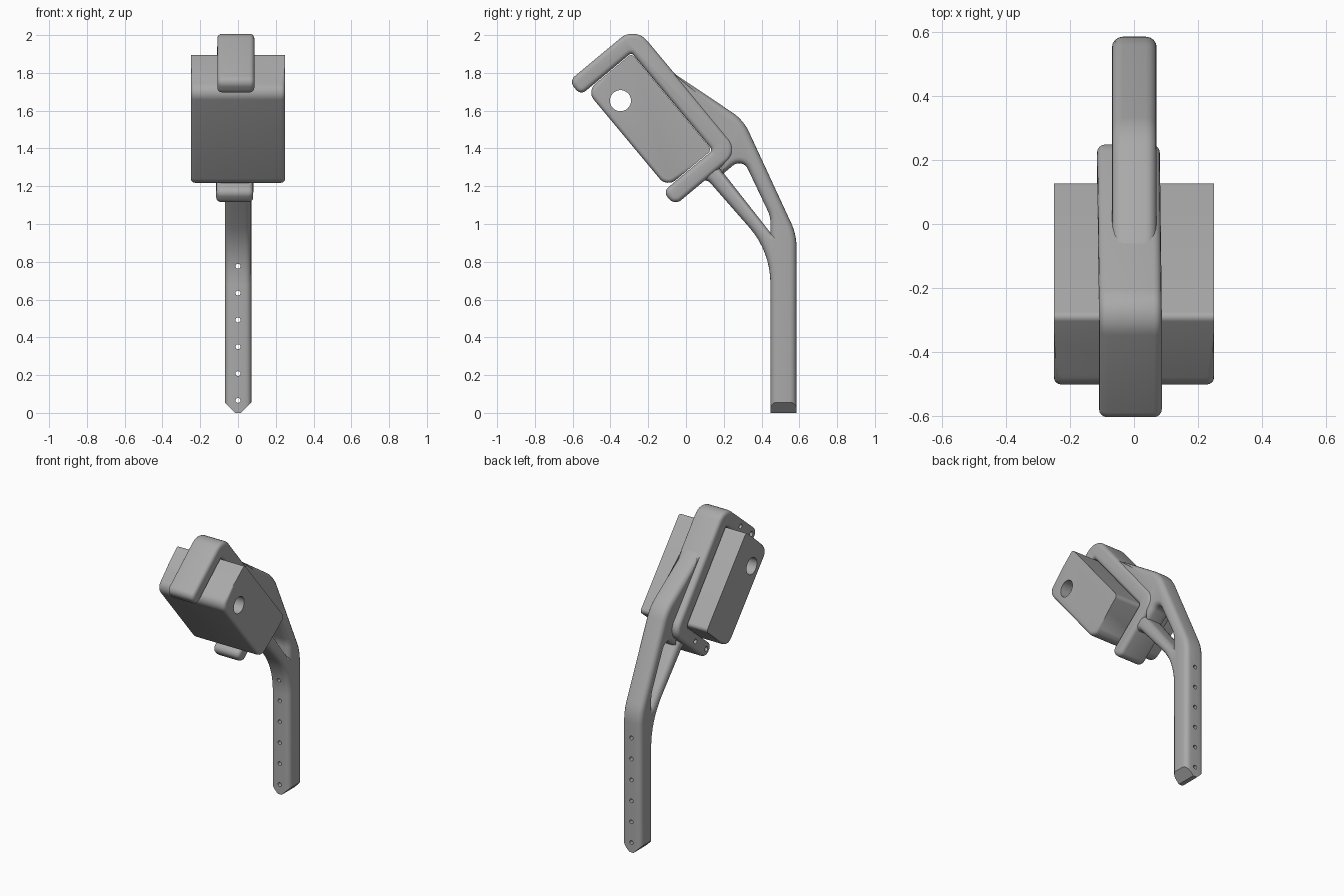
import bpy, bmesh, math
from mathutils import Vector, Matrix

if "Cube" in bpy.data.objects:
    bpy.data.objects.remove(bpy.data.objects["Cube"])

grey = bpy.data.materials.new("plain grey")
grey.use_nodes = True
COLOUR = (0.4, 0.4, 0.4, 1)
grey.diffuse_color = COLOUR
grey.node_tree.nodes["Principled BSDF"].inputs["Base Color"].default_value = COLOUR

# Tilted frame of the box: u points out of its back, v up its length
ORIGIN = Vector((0.137, 1.392))
U = Vector((0.768, 0.64))
V = Vector((-0.64, 0.768))


def tilted(u, v, r=0):
    p = ORIGIN + U * u + V * v
    return p.x, p.y, r


def rounded(points, steps=8):
    """Outline with an arc at every corner that has a radius."""
    out = []
    for i, (y, z, r) in enumerate(points):
        p = Vector((y, z))
        if r == 0:
            out.append(p)
            continue
        a = (Vector(points[i - 1][:2]) - p).normalized()
        b = (Vector(points[(i + 1) % len(points)][:2]) - p).normalized()
        half = a.angle(b) / 2
        centre = p + (a + b).normalized() * (r / math.sin(half))
        start = p + a * (r / math.tan(half)) - centre
        end = p + b * (r / math.tan(half)) - centre
        turn = start.angle_signed(end)
        for k in range(steps + 1):
            out.append(centre + Matrix.Rotation(-turn * k / steps, 2) @ start)
    return out


def slab(points, x0, x1, bevel, rim=lambda p: True):
    """Extrude a side outline across x and round its rims."""
    bm = bmesh.new()
    face = bm.faces.new([bm.verts.new((x0, p.x, p.y)) for p in rounded(points)])
    new = bmesh.ops.extrude_face_region(bm, geom=[face], use_keep_orig=True)["geom"]
    for v in new:
        if isinstance(v, bmesh.types.BMVert):
            v.co.x = x1
    bmesh.ops.recalc_face_normals(bm, faces=bm.faces[:])
    edges = [e for e in bm.edges if abs(e.verts[0].co.x - e.verts[1].co.x) < 1e-5
             and rim((e.verts[0].co + e.verts[1].co) / 2)]
    bmesh.ops.bevel(bm, geom=edges, offset=bevel, segments=4, profile=0.5,
                    affect='EDGES', clamp_overlap=False)
    return bm


def finish(name, bm):
    mesh = bpy.data.meshes.new(name)
    bm.to_mesh(mesh)
    bm.free()
    mesh.materials.append(grey)
    obj = bpy.data.objects.new(name, mesh)
    bpy.context.collection.objects.link(obj)
    return obj


def drill(name, targets, centres, axis, radius, depth):
    """Cut round holes along an axis."""
    bm = bmesh.new()
    for c in centres:
        turn = Matrix.Rotation(math.pi / 2, 4, 'Y' if axis == 'X' else 'X')
        bmesh.ops.create_cone(bm, cap_ends=True, segments=24, radius1=radius, radius2=radius,
                              depth=depth, matrix=Matrix.Translation(c) @ turn)
    cutter = finish(name, bm)
    cutter.hide_render = True
    cutter.hide_set(True)
    for t in targets:
        mod = t.modifiers.new("holes", 'BOOLEAN')
        mod.operation = 'DIFFERENCE'
        mod.solver = 'EXACT'
        mod.object = cutter


# Box held by the clip, with softened front edges
box = finish("box", slab([tilted(0, 0, 0.025), tilted(0, 0.664, 0.02),
                          tilted(-0.31, 0.664, 0.06), tilted(-0.31, 0, 0.06)],
                         -0.25, 0.25, 0.022,
                         lambda p: (Vector((p.y, p.z)) - ORIGIN).dot(U) < -0.255))

# Clip wrapped around the back and both ends of the box
bm = slab([tilted(-0.348, 0.765, 0.04), tilted(0.107, 0.765, 0.1),
           tilted(0.107, -0.1, 0.085), tilted(-0.34, -0.1, 0.045),
           tilted(-0.34, -0.004, 0.035), tilted(0.002, -0.004, 0.02),
           tilted(0.002, 0.668, 0.015), tilted(-0.348, 0.668, 0.035)],
          -0.098, 0.098, 0.025)
for v in bm.verts:
    v.co.x += 0.008 * (Vector((v.co.y, v.co.z)) - ORIGIN).dot(V) - 0.017
clip = finish("clip", bm)

# Main arm bending down into the leg
bm = slab([tilted(0.1, 0.6), (-0.062, 1.796, 0.15), (0.304, 1.551, 0.25),
           (0.585, 0.944, 0.3), (0.585, -0.1, 0), (0.447, -0.1, 0),
           (0.447, 1.04, 0.15), (0.299, 1.351, 0.05), (0.185, 1.257, 0),
           tilted(0.05, 0), tilted(0.05, 0.55)], -0.069, 0.071, 0.034)
# Pointed foot
for normal, x in (((0, 0, -1), 0), ((1, 0, -1), 0.015), ((-1, 0, -1), -0.015)):
    bmesh.ops.bisect_plane(bm, geom=bm.verts[:] + bm.edges[:] + bm.faces[:],
                           plane_co=(x, 0, 0), plane_no=normal, clear_outer=True)
    bmesh.ops.holes_fill(bm, edges=[e for e in bm.edges if e.is_boundary])
bmesh.ops.recalc_face_normals(bm, faces=bm.faces[:])
arm = finish("arm", bm)

# Brace from the lower hook to the leg
strut = finish("strut", slab([tilted(-0.2, -0.08), (0.109, 1.24, 0.04), (0.447, 0.854, 0.45),
                              (0.447, 0.6, 0), (0.535, 0.6, 0), (0.535, 0.94, 0),
                              (0.45, 0.95, 0), (0.151, 1.331, 0)], -0.0685, 0.0705, 0.034))

# Round holes
drill("leg_hole_cutter", [arm, strut],
      [(0, 0.52, 0.066 + 0.142 * i) for i in range(6)], 'Y', 0.013, 0.4)
drill("box_hole_cutter", [box], [(0, -0.347, 1.653)], 'X', 0.056, 0.8)
drill("screw_hole_cutter", [clip],
      [(-0.11, *tilted(u, v)[:2]) for u in (-0.29, -0.14) for v in (0.717, -0.052)],
      'X', 0.016, 0.16)

# Bake the holes, then smooth the rounded edges
for obj in (box, clip, arm, strut):
    bpy.ops.object.select_all(action='DESELECT')
    obj.select_set(True)
    bpy.context.view_layer.objects.active = obj
    for mod in obj.modifiers[:]:
        bpy.ops.object.modifier_apply(modifier=mod.name)
    bpy.ops.object.shade_smooth_by_angle(angle=math.radians(35))
